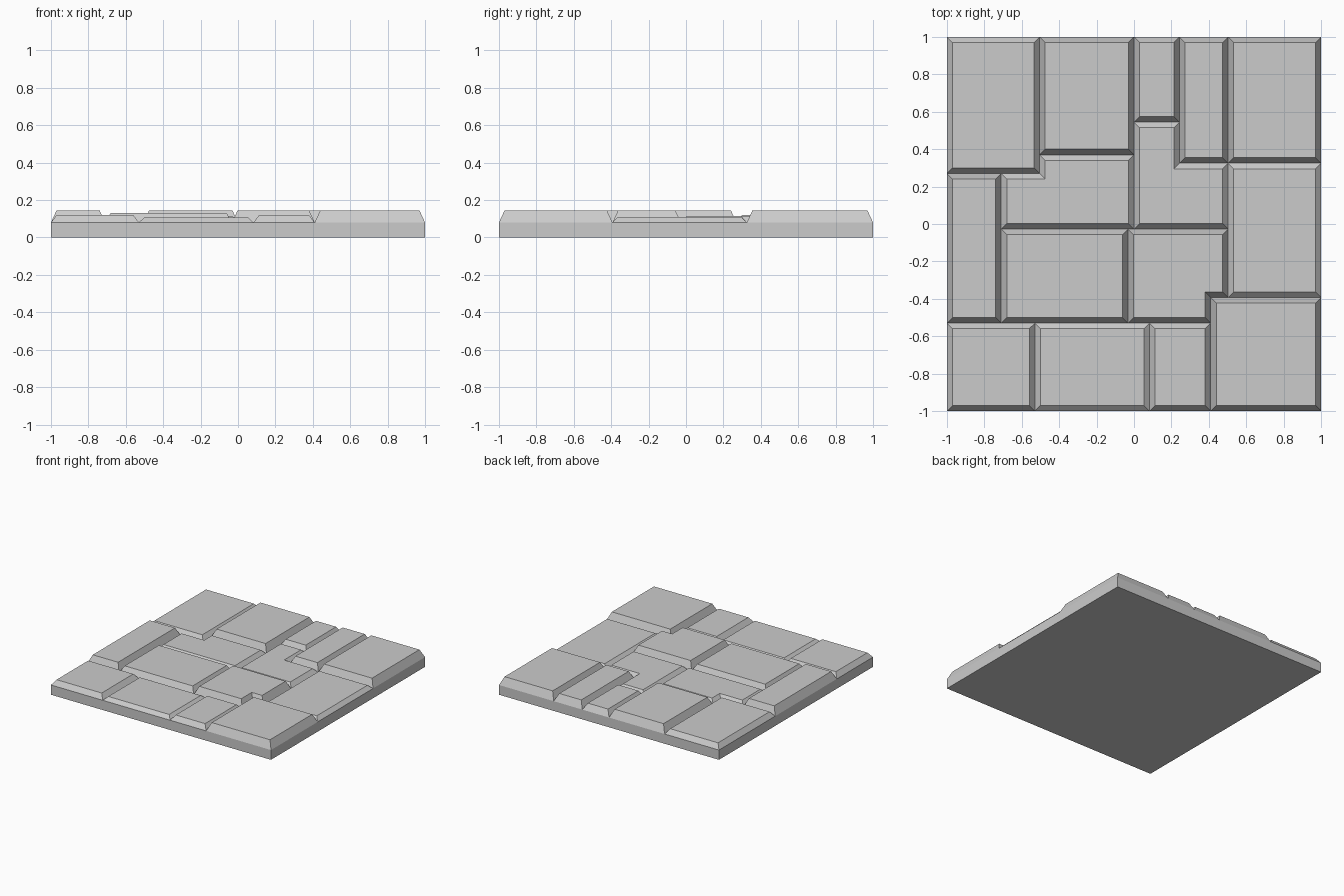
import bpy, bmesh
from mathutils import Vector

if "Cube" in bpy.data.objects:
    bpy.data.objects.remove(bpy.data.objects["Cube"])

BASE = 0.08    # height where the stones rise from the slab
BEVEL = 0.03   # sloped edge width of every stone


def finish(bm, name):
    mesh = bpy.data.meshes.new(name)
    bm.to_mesh(mesh)
    bm.free()
    obj = bpy.data.objects.new(name, mesh)
    bpy.context.collection.objects.link(obj)
    return obj


def inset(pts, d):
    """Offset an axis-aligned counter-clockwise outline inward with mitred corners."""
    out = []
    for i, p in enumerate(pts):
        p = Vector(p)
        a = (p - Vector(pts[i - 1])).normalized()
        b = (Vector(pts[(i + 1) % len(pts)]) - p).normalized()
        out.append(p + d * (Vector((-a.y, a.x)) + Vector((-b.y, b.x))))
    return out


def stone(name, pts, top):
    bm = bmesh.new()
    low = [bm.verts.new((p[0], p[1], BASE)) for p in pts]
    high = [bm.verts.new((p.x, p.y, top)) for p in inset(pts, BEVEL)]
    n = len(pts)
    for i in range(n):
        j = (i + 1) % n
        bm.faces.new((low[i], low[j], high[j], high[i]))
    bm.faces.new(high)
    return finish(bm, name)


def rect(x0, x1, y0, y1):
    return [(x0, y0), (x1, y0), (x1, y1), (x0, y1)]


# slab under the stones, open on top where the stones close it
bm = bmesh.new()
bmesh.ops.create_cube(bm, size=1)
for v in bm.verts:
    v.co = (v.co.x * 2, v.co.y * 2, (v.co.z + 0.5) * BASE)
bmesh.ops.delete(bm, geom=[f for f in bm.faces if f.normal.z > 0.5], context='FACES_ONLY')
finish(bm, "base_slab")

# rectangular stones: x0, x1, y0, y1, top height
blocks = {
    "back_left_stone": (-1, -0.505, 0.27, 1, 0.12),
    "back_middle_stone": (-0.505, 0, 0.37, 1, 0.145),
    "back_small_stone": (0, 0.243, 0.545, 1, 0.13),
    "back_narrow_stone": (0.243, 0.503, 0.325, 1, 0.14),
    "back_right_stone": (0.503, 1, 0.325, 1, 0.145),
    "left_stone": (-1, -0.71, -0.53, 0.27, 0.145),
    "centre_left_stone": (-0.71, -0.032, -0.53, -0.027, 0.132),
    "right_stone": (0.503, 1, -0.393, 0.325, 0.11),
    "front_left_stone": (-1, -0.53, -1, -0.53, 0.12),
    "front_middle_stone": (-0.53, 0.083, -1, -0.53, 0.108),
    "front_small_stone": (0.083, 0.41, -1, -0.53, 0.12),
    "front_right_stone": (0.41, 1, -1, -0.393, 0.145),
}
for name, (x0, x1, y0, y1, top) in blocks.items():
    stone(name, rect(x0, x1, y0, y1), top)

# L-shaped stones
stone("stepped_left_stone", [(-0.71, -0.027), (0, -0.027), (0, 0.37),
      (-0.505, 0.37), (-0.505, 0.27), (-0.71, 0.27)], 0.115)
stone("stepped_back_stone", [(0, -0.027), (0.503, -0.027), (0.503, 0.325),
      (0.243, 0.325), (0.243, 0.545), (0, 0.545)], 0.115)
stone("stepped_centre_stone", [(-0.032, -0.53), (0.41, -0.53), (0.41, -0.393),
      (0.503, -0.393), (0.503, -0.027), (-0.032, -0.027)], 0.145)
